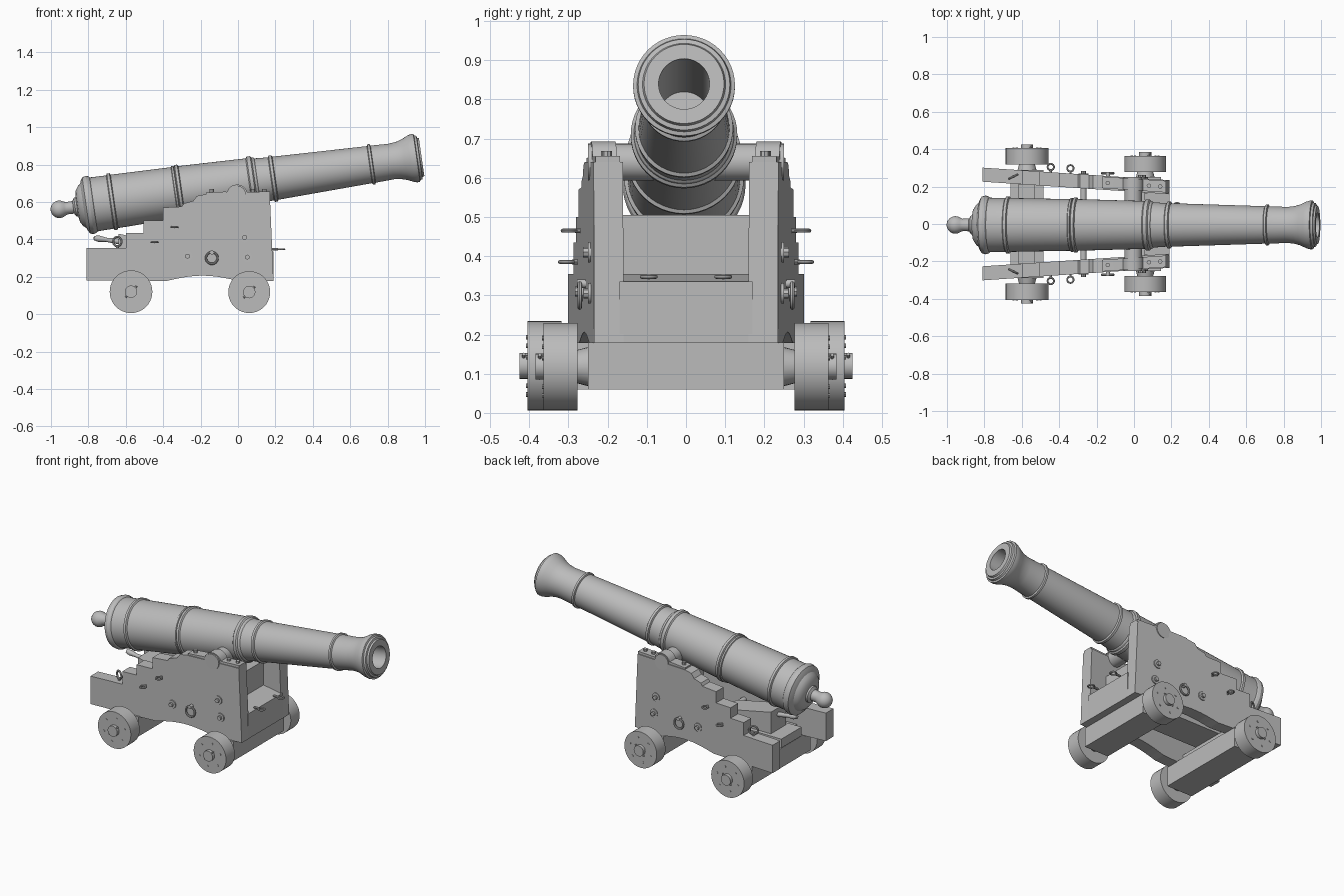
import bpy, bmesh
from math import sin, cos, pi, radians, atan
from mathutils import Matrix, Vector

cube = bpy.data.objects.get("Cube")
if cube:
    bpy.data.objects.remove(cube, do_unlink=True)

grey = bpy.data.materials.new("plain grey")
grey.use_nodes = True
grey.diffuse_color = (0.5, 0.5, 0.5, 1)
grey.node_tree.nodes["Principled BSDF"].inputs["Base Color"].default_value = (0.5, 0.5, 0.5, 1)


def finish(name, bm, smooth=True):
    bmesh.ops.recalc_face_normals(bm, faces=bm.faces)
    mesh = bpy.data.meshes.new(name)
    bm.to_mesh(mesh)
    bm.free()
    ob = bpy.data.objects.new(name, mesh)
    bpy.context.collection.objects.link(ob)
    mesh.materials.append(grey)
    if smooth:
        bpy.ops.object.select_all(action='DESELECT')
        ob.select_set(True)
        bpy.context.view_layer.objects.active = ob
        bpy.ops.object.shade_smooth_by_angle(angle=radians(30))
    return ob


def revolve(name, profile, matrix, steps=48):
    """Spin (distance, radius) points round local x."""
    bm = bmesh.new()
    verts = [bm.verts.new((x, 0, r)) for x, r in profile]
    edges = [bm.edges.new(p) for p in zip(verts, verts[1:])]
    bmesh.ops.spin(bm, geom=verts + edges, cent=(0, 0, 0), axis=(1, 0, 0),
                   angle=2 * pi, steps=steps, use_merge=True)
    bmesh.ops.remove_doubles(bm, verts=bm.verts, dist=0.0003)
    bm.transform(matrix)
    return finish(name, bm)


def box(name, x, y, z):
    bm = bmesh.new()
    bmesh.ops.create_cube(bm, size=1)
    for v in bm.verts:
        v.co = [a + (b - a) * (c + 0.5) for (a, b), c in zip((x, y, z), v.co)]
    return finish(name, bm, False)


def prism(name, outline, y0, y1, splay=0.0, smooth=False):
    """Extrude an x-z outline along y; splay slides y with x."""
    bm = bmesh.new()
    face = bm.faces.new([bm.verts.new((x, y0 + splay * x, z)) for x, z in outline])
    ext = bmesh.ops.extrude_face_region(bm, geom=[face])
    new = [g for g in ext["geom"] if isinstance(g, bmesh.types.BMVert)]
    bmesh.ops.translate(bm, verts=new, vec=(0, y1 - y0, 0))
    return finish(name, bm, smooth)


def rod(name, start, end, r1, r2=None, sides=24):
    start, end = Vector(start), Vector(end)
    axis = end - start
    bm = bmesh.new()
    bmesh.ops.create_cone(bm, cap_ends=True, segments=sides, radius1=r1,
                          radius2=r1 if r2 is None else r2, depth=axis.length)
    rot = axis.to_track_quat('Z', 'Y').to_matrix().to_4x4()
    bm.transform(Matrix.Translation((start + end) / 2) @ rot)
    return finish(name, bm)


def ring(name, centre, normal, radius, thick):
    rot = Vector(normal).to_track_quat('X', 'Z').to_matrix().to_4x4()
    loop = [(thick * cos(i * pi / 4), radius + thick * sin(i * pi / 4)) for i in range(9)]
    return revolve(name, loop, Matrix.Translation(centre) @ rot, 24)


# Barrel, with raised mouldings, flared muzzle, bore and rounded rear knob
tilt = atan(0.144)
aim = Matrix.Translation((0, -0.005, 0.698)) @ Matrix.Rotation(-tilt, 4, 'Y')


def band(x, r, w=0.012, h=0.009):
    return [(x - w, r), (x - w * 0.6, r + h), (x + w * 0.6, r + h), (x + w, r)]


knob = [(-0.965 + 0.047 * cos(a), 0.047 * sin(a))
        for a in (pi - i * pi / 10 for i in range(8))]
profile = knob + [(-0.925, 0.033), (-0.89, 0.034), (-0.88, 0.05), (-0.87, 0.052),
                  (-0.865, 0.085), (-0.85, 0.108), (-0.835, 0.12), (-0.83, 0.135)]
profile += [(-0.82, 0.152), (-0.80, 0.157), (-0.785, 0.152), (-0.78, 0.146), (-0.76, 0.145)]
profile += band(-0.68, 0.144) + band(-0.335, 0.138, 0.008, 0.006) + band(-0.315, 0.138)
profile += [(0.05, 0.128)] + band(0.075, 0.128, 0.016, 0.008)
profile += [(0.10, 0.126), (0.105, 0.121)] + band(0.19, 0.116)
profile += band(0.72, 0.1, 0.01) + [(0.83, 0.096), (0.87, 0.101), (0.90, 0.11),
                                    (0.93, 0.124), (0.95, 0.13), (0.965, 0.13),
                                    (0.968, 0.12), (0.98, 0.117), (0.982, 0.106),
                                    (0.992, 0.102), (0.992, 0.065), (0.4, 0.065), (0.4, 0)]
revolve("barrel", profile, aim)

# Trunnion across the cheeks
rod("trunnion", (-0.005, -0.25, 0.64), (-0.005, 0.25, 0.64), 0.047, sides=32)

# Stepped cheek outline with an arched underside
arch = [(0.0 - 0.38 * t, 0.178 + 0.028 * sin(pi * t)) for t in (i / 10 for i in range(11))]
cheek = [(-0.81, 0.18), (-0.81, 0.355), (-0.6, 0.355), (-0.6, 0.435), (-0.505, 0.435),
         (-0.505, 0.5), (-0.4, 0.5), (-0.4, 0.57), (-0.3, 0.575), (-0.29, 0.592),
         (-0.24, 0.605), (-0.22, 0.632), (-0.18, 0.64), (0.17, 0.64), (0.19, 0.178)] + arch
cap = [(-0.005 + 0.055 * cos(i * pi / 12), 0.64 + 0.053 * sin(i * pi / 12)) for i in range(13)]
strap = [(0.17, 0.635), (0.17, 0.655)] + cap[1:-1] + [(-0.07, 0.655), (-0.17, 0.65), (-0.17, 0.635)]

SPLAY = 0.067
for side, word in ((1, "left"), (-1, "right")):
    def outer(x):
        return side * (0.247 - SPLAY * x)

    prism(word + "_cheek", cheek, side * 0.172, side * 0.247, -side * SPLAY)
    prism(word + "_trunnion_cap", strap, side * 0.18, side * 0.242, -side * SPLAY, True)
    for x in (-0.14, 0.08, 0.14):
        y = outer(x) - side * 0.037
        rod(word + "_cap_bolt", (x, y, 0.64), (x, y, 0.668), 0.012, sides=8)

    # Bolt heads and washers on the cheek face
    for x, z in ((0.035, 0.41), (0.05, 0.305), (-0.27, 0.31)):
        y = outer(x)
        rod(word + "_washer", (x, y - side * 0.01, z), (x, y + side * 0.006, z), 0.026)
        rod(word + "_bolt_head", (x, y, z), (x, y + side * 0.018, z), 0.013, sides=8)

    # Hanging ring and its eyebolt
    y = outer(-0.14)
    rod(word + "_ring_bolt", (-0.14, y - side * 0.01, 0.33), (-0.14, y + side * 0.022, 0.33), 0.011)
    ring(word + "_breeching_ring", (-0.14, y + side * 0.015, 0.30), (0, 1, 0), 0.031, 0.006)

    # Flat tackle eyes beside the steps
    for x, z in ((-0.34, 0.465), (-0.445, 0.385)):
        y = outer(x)
        rod(word + "_eye_stem", (x, y - side * 0.01, z), (x, y + side * 0.014, z), 0.006, sides=10)
        ring(word + "_tackle_eye", (x, y + side * 0.028, z), (0, 0, 1), 0.017, 0.005)

    # Upright eye on the rear step
    y = outer(-0.645) - side * 0.037
    rod(word + "_rear_eye_stem", (-0.645, y, 0.35), (-0.645, y, 0.37), 0.008, sides=10)
    ring(word + "_rear_eye", (-0.645, y, 0.388), (0.5, -side, 0), 0.025, 0.006)

    # Front tackle eye
    rod(word + "_front_stem", (0.18, side * 0.095, 0.347), (0.215, side * 0.095, 0.347), 0.007, sides=10)
    ring(word + "_front_eye", (0.23, side * 0.095, 0.347), (0, 0, 1), 0.018, 0.005)

    # Axle arms, layered wheels, linchpins and wheel bolts
    for place, x, inner, radius in (("front", 0.06, 0.277, 0.112), ("rear", -0.572, 0.318, 0.114)):
        name = word + "_" + place
        z = radius + 0.006
        rod(name + "_axle_shoulder", (x, side * (inner - 0.05), z), (x, side * (inner + 0.01), z), 0.056, 0.04)
        rod(name + "_axle_arm", (x, side * (inner - 0.03), z), (x, side * (inner + 0.107), z), 0.033)
        rod(name + "_wheel", (x, side * inner, z), (x, side * (inner + 0.087), z), radius, sides=40)
        rod(name + "_linchpin", (x - 0.03, side * (inner + 0.096), z - 0.03),
            (x + 0.03, side * (inner + 0.096), z + 0.03), 0.005, sides=8)
        for i in range(6):
            a = i * pi / 3 + 0.3
            bx, bz = x + 0.075 * cos(a), z + 0.075 * sin(a)
            rod(name + "_wheel_bolt", (bx, side * (inner + 0.08), bz),
                (bx, side * (inner + 0.09), bz), 0.006, sides=8)

# Axle beams
box("front_axle_beam", (-0.02, 0.145), (-0.25, 0.25), (0.06, 0.18))
box("rear_axle_beam", (-0.66, -0.485), (-0.29, 0.29), (0.06, 0.182))

# Front transom: low sill with a set-back upper board
box("front_sill", (0.06, 0.189), (-0.17, 0.17), (0.178, 0.335))
prism("front_ledge", [(0.05, 0.33), (0.189, 0.335), (0.05, 0.355)], -0.165, 0.165)
box("front_transom", (0.0, 0.06), (-0.18, 0.18), (0.178, 0.505))

# Tie rod, stool bed and elevating wedge with handle
rod("tie_rod", (-0.27, -0.26, 0.31), (-0.27, 0.26, 0.31), 0.016)
box("bed_support", (-0.62, -0.53), (-0.21, 0.21), (0.18, 0.24))
box("stool_bed", (-0.73, -0.2), (-0.1, 0.1), (0.24, 0.295))
prism("elevating_wedge", [(-0.64, 0.295), (-0.64, 0.43), (-0.3, 0.36), (-0.3, 0.295)], -0.075, 0.075)
handle = [(-0.14, 0), (-0.135, 0.012), (-0.11, 0.017), (-0.07, 0.011), (-0.03, 0.014), (0.02, 0.014), (0.02, 0)]
revolve("wedge_handle", handle, Matrix.Translation((-0.635, 0, 0.388)) @ Matrix.Rotation(0.14, 4, 'Y'), 16)
